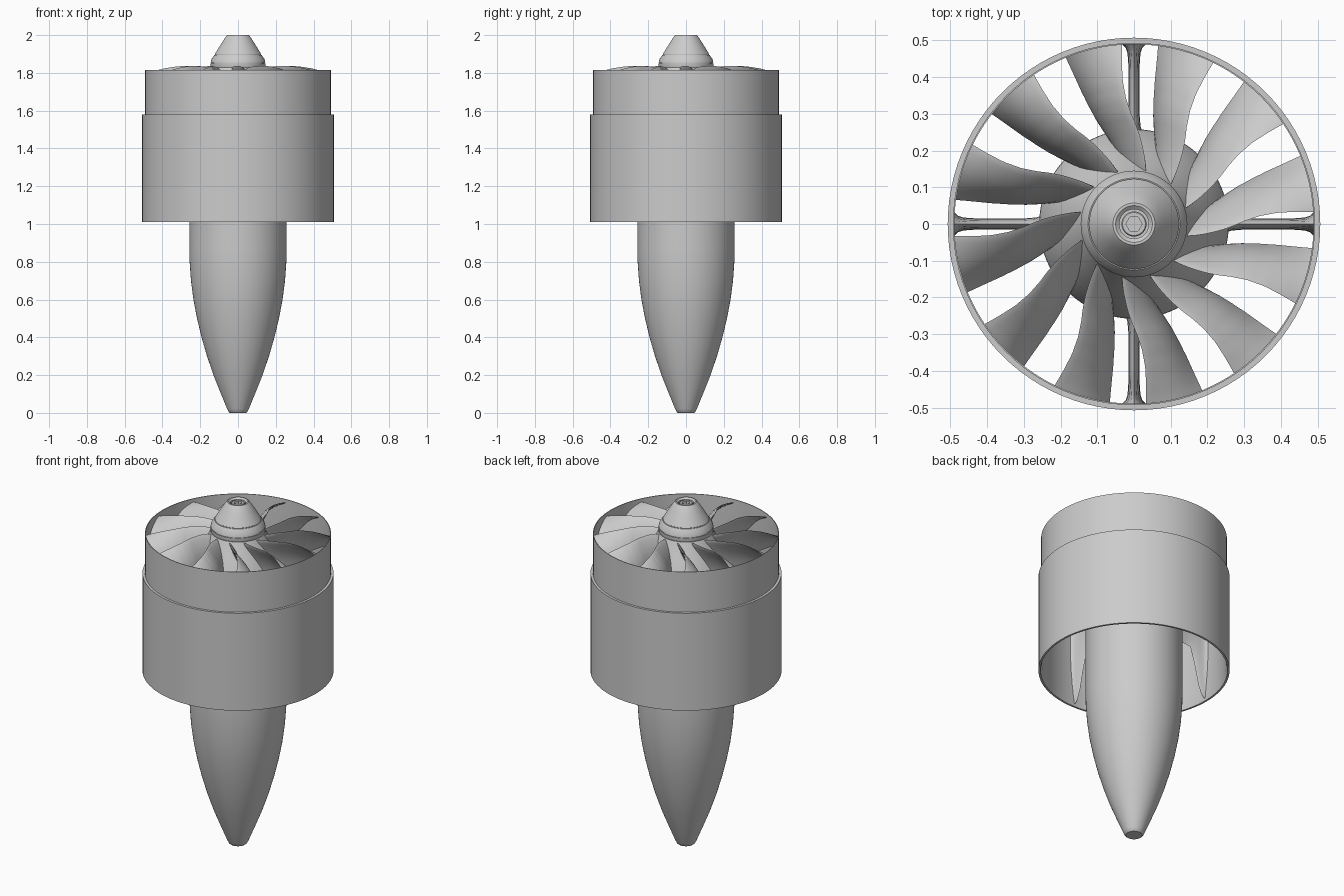
import bpy, bmesh, math
from mathutils import Vector

if "Cube" in bpy.data.objects:
    bpy.data.objects.remove(bpy.data.objects["Cube"])


def finish(name, bm, angle=30):
    bmesh.ops.remove_doubles(bm, verts=bm.verts, dist=1e-6)
    bmesh.ops.recalc_face_normals(bm, faces=bm.faces)
    mesh = bpy.data.meshes.new(name)
    bm.to_mesh(mesh)
    bm.free()
    ob = bpy.data.objects.new(name, mesh)
    bpy.context.collection.objects.link(ob)
    bpy.ops.object.select_all(action='DESELECT')
    ob.select_set(True)
    bpy.context.view_layer.objects.active = ob
    bpy.ops.object.shade_smooth_by_angle(angle=math.radians(angle))
    return ob


def skin(bm, rings, loop=False, caps=True):
    """Join equal-length closed rings of points with quads."""
    vs = [[bm.verts.new(p) for p in ring] for ring in rings]
    n = len(vs[0])
    pairs = list(zip(vs, vs[1:])) + ([(vs[-1], vs[0])] if loop else [])
    for a, b in pairs:
        for i in range(n):
            j = (i + 1) % n
            bm.faces.new((a[i], a[j], b[j], b[i]))
    if caps and not loop:
        bm.faces.new(vs[0])
        bm.faces.new(vs[-1])


def circle(r, z, n=96, hexagon=False):
    pts = []
    for i in range(n):
        a = 2 * math.pi * i / n
        k = r
        if hexagon:
            k = r * math.cos(math.pi / 6) / math.cos(a % (math.pi / 3) - math.pi / 6)
        pts.append((k * math.cos(a), k * math.sin(a), z))
    return pts


def lathe(name, profile, loop=False, angle=30):
    bm = bmesh.new()
    skin(bm, [circle(*p[:2], hexagon=len(p) > 2) for p in profile], loop)
    return finish(name, bm, angle)


def lerp_table(table, x):
    """Smoothed lookup in a list of (x, values...)."""
    for a, b in zip(table, table[1:]):
        if x <= b[0]:
            break
    t = min(1, max(0, (x - a[0]) / (b[0] - a[0])))
    return [p + (q - p) * t for p, q in zip(a[1:], b[1:])]


def airfoil(steps=10):
    """(chord position, signed half thickness) around a closed section."""
    up = []
    for i in range(steps + 1):
        c = (1 - math.cos(math.pi * i / steps)) / 2
        up.append((c, math.sin(math.pi * c ** 0.7) ** 0.7 if 0 < i < steps else 0))
    return up + [(c, -h) for c, h in reversed(up[1:-1])]


# Stepped duct: thin upper sleeve above a wider housing
lathe("duct_housing", [(0.507, 1.01), (0.507, 1.58), (0.493, 1.58), (0.493, 1.815),
                       (0.489, 1.815), (0.489, 1.05), (0.496, 1.01)], loop=True)

# Tapered tail body, straight motor section
lathe("center_body", [(0.043, 0), (0.05, 0.006), (0.057, 0.02), (0.09, 0.1), (0.13, 0.2),
                      (0.164, 0.3), (0.193, 0.4), (0.217, 0.5), (0.236, 0.6), (0.249, 0.7),
                      (0.256, 0.8), (0.258, 0.87), (0.258, 1.575)])

# Conical rotor hub
lathe("rotor_hub", [(0.257, 1.58), (0.25, 1.61), (0.22, 1.68), (0.185, 1.75),
                    (0.158, 1.8), (0.145, 1.828)])

# Spinner with seam groove and recessed open tip
lathe("spinner", [(0.143, 1.828), (0.145, 1.834), (0.145, 1.85), (0.141, 1.85), (0.141, 1.855),
                  (0.145, 1.855), (0.141, 1.872), (0.125, 1.895), (0.121, 1.895), (0.121, 1.899),
                  (0.122, 1.9), (0.104, 1.93), (0.084, 1.962), (0.066, 1.99), (0.057, 2.0),
                  (0.05, 2.0), (0.04, 1.992), (0.04, 1.96)])

# Bolt head with a hexagonal socket
lathe("spinner_bolt", [(0.034, 1.955), (0.034, 1.988), (0.031, 1.992),
                       (0.022, 1.992, 1), (0.022, 1.965, 1)])

# Twisted fan blades: radius, leading angle, trailing angle, leading z, trailing z, half thickness
BLADE = [(0.135, 76, 94, 1.818, 1.60, 0.010),
         (0.165, 79, 99, 1.828, 1.60, 0.010),
         (0.21, 83.5, 104, 1.834, 1.605, 0.009),
         (0.26, 88, 108, 1.836, 1.615, 0.008),
         (0.30, 91.5, 110, 1.836, 1.625, 0.0075),
         (0.34, 93.6, 111, 1.832, 1.635, 0.007),
         (0.39, 94.5, 111.7, 1.824, 1.65, 0.006),
         (0.44, 94.3, 112, 1.812, 1.662, 0.0055),
         (0.491, 93.8, 112.3, 1.795, 1.672, 0.005)]
bm = bmesh.new()
for k in range(12):
    rings = []
    for i in range(25):
        r = 0.135 + (0.491 - 0.135) * i / 24
        la, ta, lz, tz, th = lerp_table(BLADE, r)
        chord = Vector((math.radians(ta - la) * r, tz - lz))
        normal = Vector((-chord.y, chord.x)).normalized()
        ring = []
        for c, h in airfoil():
            camber = 0.09 * chord.length * math.sin(math.pi * c)
            p = chord * c + normal * (h * th + camber)
            a = math.radians(la + 30 * k) + p.x / r
            ring.append((r * math.cos(a), r * math.sin(a), lz + p.y))
        rings.append(ring)
    skin(bm, rings)
finish("fan_blades", bm, 50)

# Stator struts: radius, top z, bottom z, half thickness (flared at both ends)
STRUT = [(0.25, 1.56, 1.24, 0.024), (0.265, 1.55, 1.28, 0.018), (0.30, 1.54, 1.31, 0.015),
         (0.39, 1.54, 1.30, 0.015), (0.42, 1.54, 1.20, 0.015), (0.445, 1.54, 1.09, 0.016),
         (0.465, 1.545, 1.04, 0.018), (0.48, 1.55, 1.025, 0.023), (0.491, 1.56, 1.02, 0.034)]
bm = bmesh.new()
for k in range(4):
    ca, sa = math.cos(k * math.pi / 2), math.sin(k * math.pi / 2)
    rings = []
    for r, top, bottom, th in STRUT:
        ring = []
        for c, h in airfoil():
            y = h * th
            ring.append((r * ca - y * sa, r * sa + y * ca, top + (bottom - top) * c))
        rings.append(ring)
    skin(bm, rings)
finish("stator_struts", bm, 50)
